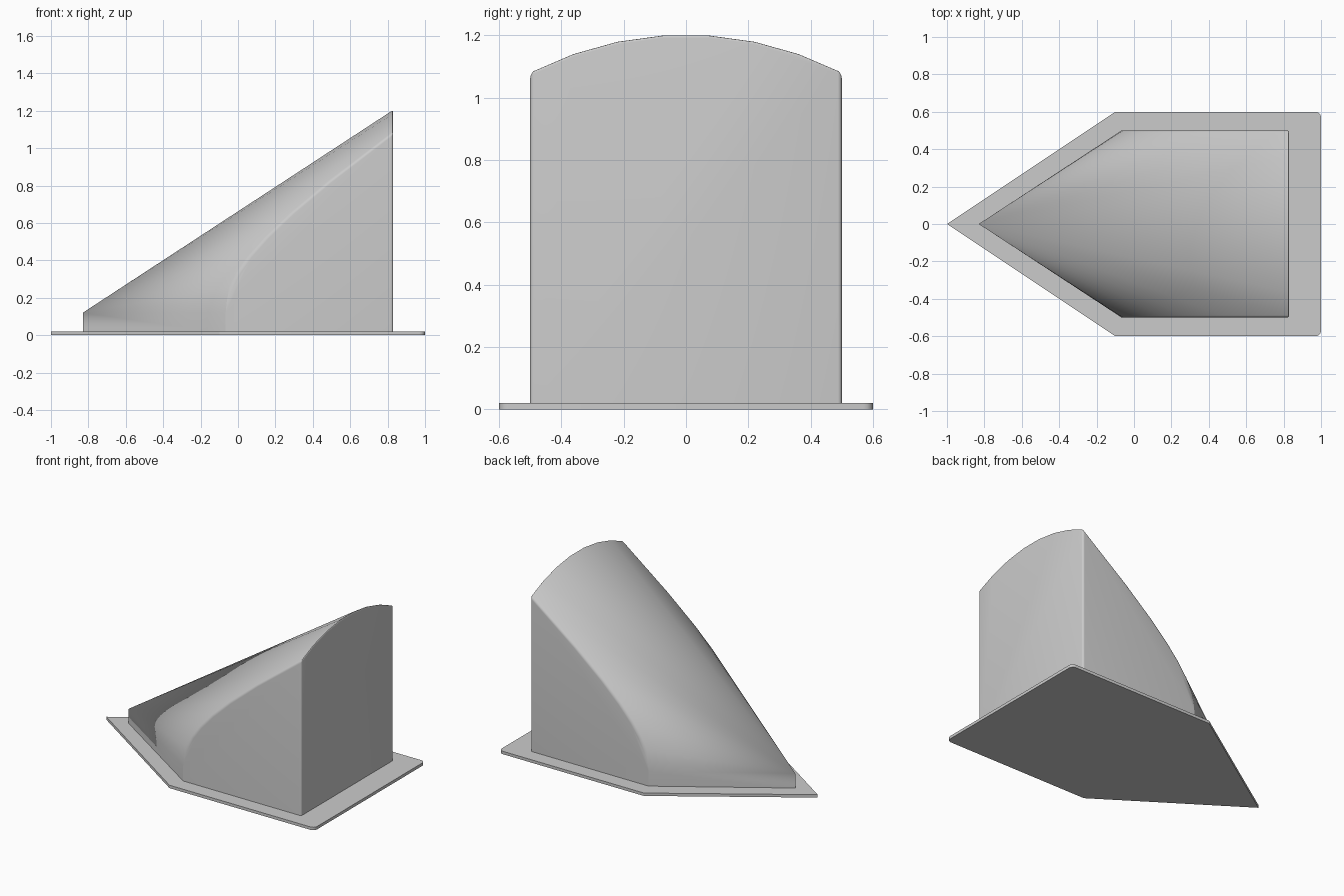
import bpy, bmesh, math
from mathutils import Vector

cube = bpy.data.objects.get("Cube")
if cube:
    bpy.data.objects.remove(cube, do_unlink=True)

GREY = (0.6, 0.6, 0.6, 1.0)
mat = bpy.data.materials.new("plain grey")
mat.use_nodes = True
mat.diffuse_color = GREY
mat.node_tree.nodes["Principled BSDF"].inputs["Base Color"].default_value = GREY


def finish(bm, name, angle):
    """Turn the bmesh into a smooth shaded object."""
    bmesh.ops.recalc_face_normals(bm, faces=bm.faces)
    mesh = bpy.data.meshes.new(name)
    bm.to_mesh(mesh)
    bm.free()
    mesh.materials.append(mat)
    obj = bpy.data.objects.new(name, mesh)
    bpy.context.collection.objects.link(obj)
    bpy.ops.object.select_all(action='DESELECT')
    obj.select_set(True)
    bpy.context.view_layer.objects.active = obj
    bpy.ops.object.shade_smooth_by_angle(angle=math.radians(angle))
    return obj


# Base plate: pointed outline, extruded, with rounded back corners
THICK = 0.02
bm = bmesh.new()
outline = [(-1, 0), (-0.1, -0.6), (1, -0.6), (1, 0.6), (-0.1, 0.6)]
face = bm.faces.new([bm.verts.new((x, y, 0)) for x, y in outline])
ext = bmesh.ops.extrude_face_region(bm, geom=[face])
top = [v for v in ext["geom"] if isinstance(v, bmesh.types.BMVert)]
bmesh.ops.translate(bm, vec=(0, 0, THICK), verts=top)
corners = [e for e in bm.edges
           if all(v.co.x > 0.9 for v in e.verts) and abs(e.verts[0].co.z - e.verts[1].co.z) > 0.01]
bmesh.ops.bevel(bm, geom=corners, offset=0.03, segments=4, profile=0.5, affect='EDGES')
finish(bm, "base_plate", 30)

# Hood: half cone lying on its side, on a short upright wall
TIP, BACK, LIFT, FOOT, HALF, SEGS = -0.83, 0.83, 0.12, 0.01, 0.5, 23
radius = HALF / math.sin(math.pi * 3.5 / SEGS)
bm = bmesh.new()
tip_top = bm.verts.new((TIP, 0, LIFT))
tip_foot = bm.verts.new((TIP, 0, FOOT))
arc = []
for i in range(SEGS + 1):
    a = math.pi * i / SEGS
    arc.append(bm.verts.new((BACK, radius * math.cos(a), LIFT + radius * math.sin(a))))
foot_l = bm.verts.new((BACK, radius, FOOT))
foot_r = bm.verts.new((BACK, -radius, FOOT))
for a, b in zip(arc, arc[1:]):
    bm.faces.new((tip_top, a, b))
bm.faces.new((tip_foot, foot_l, arc[0], tip_top))
bm.faces.new((tip_top, arc[-1], foot_r, tip_foot))
bm.faces.new((tip_foot, foot_r, foot_l))
bm.faces.new([foot_l] + arc + [foot_r])
bmesh.ops.recalc_face_normals(bm, faces=bm.faces)

# Slice both sides flat
for side in (1, -1):
    cut = bmesh.ops.bisect_plane(bm, geom=bm.verts[:] + bm.edges[:] + bm.faces[:], dist=0.0005,
                                 plane_co=(0, side * HALF, 0), plane_no=(0, side, 0),
                                 clear_outer=True)
    rim = [e for e in bm.edges
           if e.is_boundary and all(abs(v.co.y - side * HALF) < 0.001 for v in e.verts)]
    bmesh.ops.contextual_create(bm, geom=rim)
bmesh.ops.recalc_face_normals(bm, faces=bm.faces)

# Round the back edges and the curved side edges
soft = [e for e in bm.edges if len(e.link_faces) == 2
        and e.calc_face_angle() > math.radians(35)
        and max(v.co.z for v in e.verts) > FOOT + 0.01
        and max(v.co.x for v in e.verts) > -0.5]
bmesh.ops.bevel(bm, geom=soft, offset=0.03, segments=4, profile=0.5,
                affect='EDGES', clamp_overlap=True)
finish(bm, "hood", 32)
